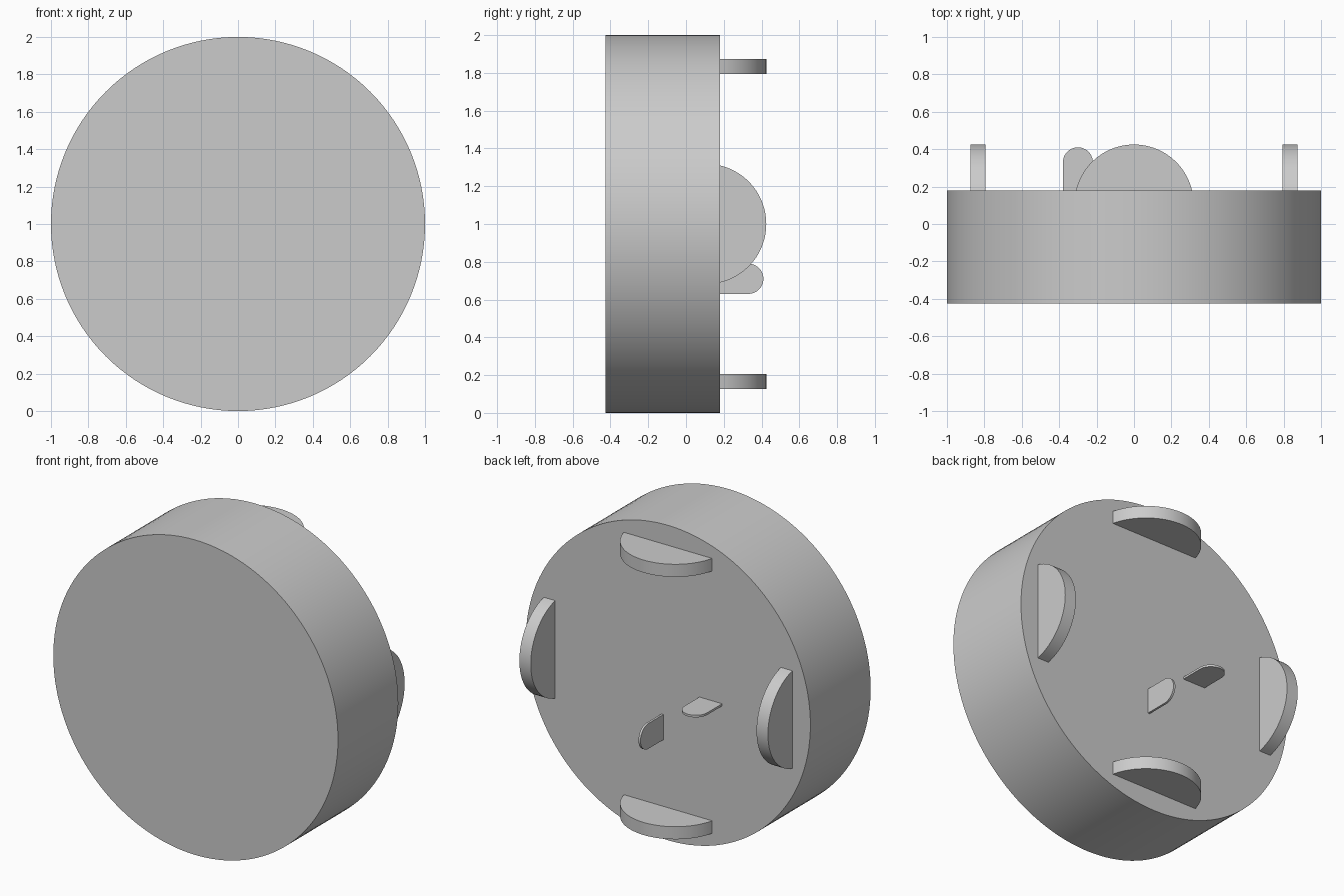
import bpy
from math import sin, cos, pi, asin

if "Cube" in bpy.data.objects:
    bpy.data.objects.remove(bpy.data.objects["Cube"])

BACK_Y = 0.18   # rear face of the drum, where all tabs are rooted
TIP_Y = 0.425   # how far the large tabs reach


def make_plate(name, outline, thickness, location, upright):
    """Extrude an outline of (across, y) points; upright plates run along z, others along x."""
    n = len(outline)
    verts = []
    for h in (-thickness / 2, thickness / 2):
        for a, y in outline:
            verts.append((h, y, a) if upright else (a, y, h))
    faces = [tuple(reversed(range(n))), tuple(range(n, 2 * n))]
    faces += [(i, (i + 1) % n, n + (i + 1) % n, n + i) for i in range(n)]
    if upright:
        faces = [tuple(reversed(f)) for f in faces]
    mesh = bpy.data.meshes.new(name)
    mesh.from_pydata(verts, [], faces)
    obj = bpy.data.objects.new(name, mesh)
    obj.location = location
    bpy.context.collection.objects.link(obj)
    smooth(obj)
    return obj


def smooth(obj):
    bpy.ops.object.select_all(action='DESELECT')
    obj.select_set(True)
    bpy.context.view_layer.objects.active = obj
    bpy.ops.object.shade_smooth_by_angle(angle=pi / 6)


def segment_outline(half_width, height, steps=32):
    """Circular segment standing on the rear face."""
    r = (half_width ** 2 + height ** 2) / (2 * height)
    cy = height - r
    start = -asin(cy / r)
    span = pi - 2 * start
    return [(r * cos(start + span * i / steps), cy + r * sin(start + span * i / steps))
            for i in range(steps + 1)]


def blade_outline(half_width, height, steps=20):
    """Straight blade with a half-round tip."""
    cy = height - half_width
    arc = [(half_width * cos(pi * i / steps), cy + half_width * sin(pi * i / steps))
           for i in range(steps + 1)]
    return [(half_width, 0)] + arc + [(-half_width, 0)]


# Drum body
bpy.ops.mesh.primitive_cylinder_add(vertices=128, radius=1, depth=BACK_Y + TIP_Y,
                                    location=(0, (BACK_Y - TIP_Y) / 2, 1),
                                    rotation=(pi / 2, 0, 0))
drum = bpy.context.object
drum.name = "drum_body"
smooth(drum)

# Four large rounded tabs around the rim
tab = segment_outline(0.31, TIP_Y - BACK_Y)
for side, label in ((-1, "lower"), (1, "upper")):
    make_plate(label + "_tab", tab, 0.08, (0, BACK_Y, 1 + side * 0.833), False)
for side, label in ((-1, "left"), (1, "right")):
    make_plate(label + "_tab", tab, 0.08, (side * 0.833, BACK_Y, 1), True)

# Two thin contact blades near the centre
blade = blade_outline(0.08, 0.23)
make_plate("flat_blade", blade, 0.014, (-0.30, BACK_Y, 0.962), False)
make_plate("upright_blade", blade, 0.014, (0.04, BACK_Y, 0.71), True)
